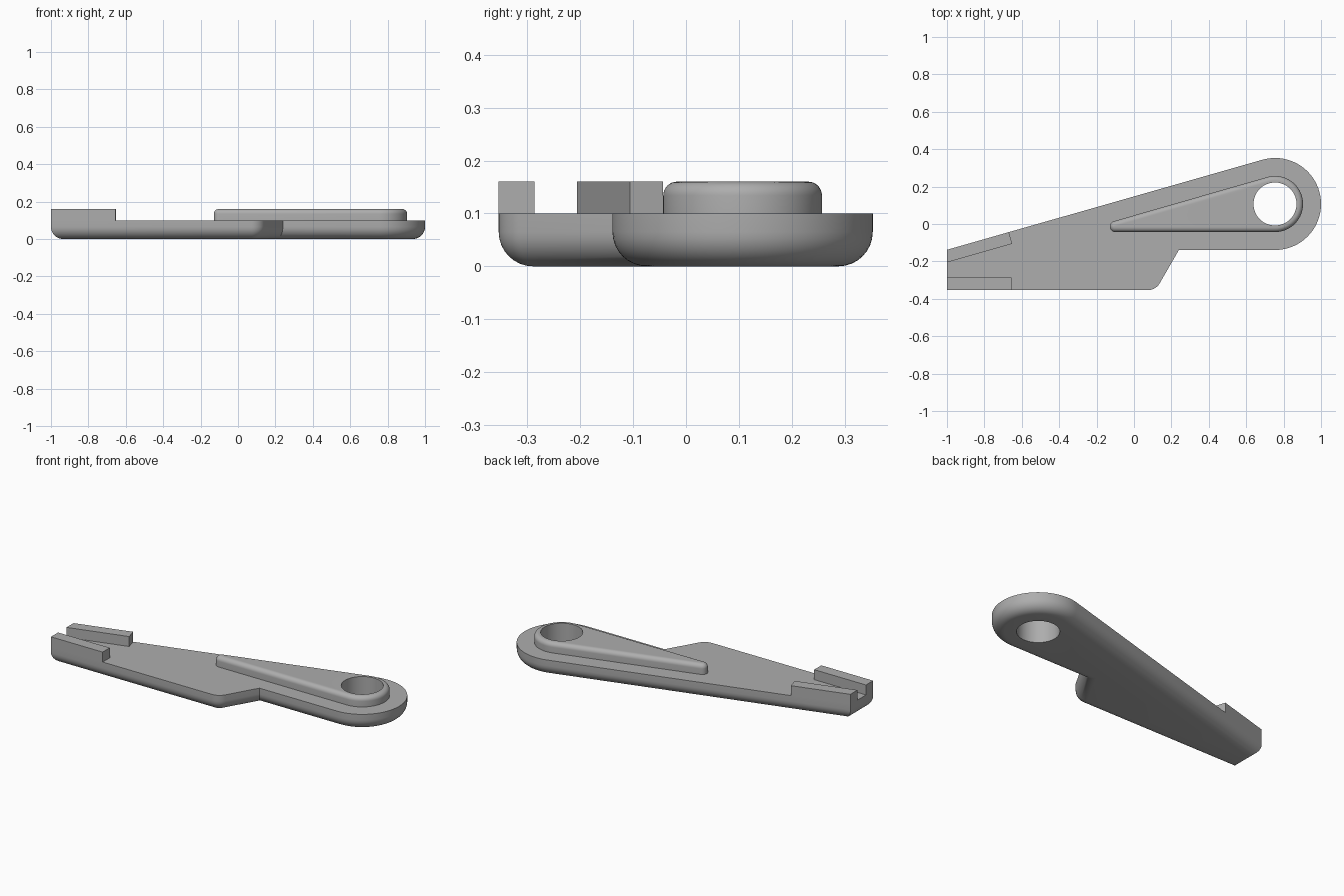
import bpy, bmesh
from math import sin, cos, pi, radians, asin, atan2, hypot
from mathutils import Vector

if "Cube" in bpy.data.objects:
    bpy.data.objects.remove(bpy.data.objects["Cube"], do_unlink=True)

grey = bpy.data.materials.new("plain grey")
grey.use_nodes = True
COLOUR = (0.42, 0.42, 0.42, 1)
grey.diffuse_color = COLOUR
grey.node_tree.nodes["Principled BSDF"].inputs["Base Color"].default_value = COLOUR

EYE = Vector((0.754, 0.107))          # centre of the pivot hole
R_PLATE, R_BOSS, R_HOLE = 0.246, 0.15, 0.115
TOP, RAISED = 0.1, 0.16
FRONT, END = -0.354, -1.0


def arc(c, r, a0, a1, n):
    """Points on an arc, angles in radians."""
    return [Vector((c[0] + r * cos(a0 + (a1 - a0) * i / n),
                    c[1] + r * sin(a0 + (a1 - a0) * i / n))) for i in range(n + 1)]


def inset(points, d):
    """Mitred inward offset of a counter-clockwise outline."""
    result = []
    for i, p in enumerate(points):
        a = (p - points[i - 1]).normalized()
        b = (points[(i + 1) % len(points)] - p).normalized()
        na, nb = Vector((-a.y, a.x)), Vector((-b.y, b.x))
        result.append(p + (na + nb) * d / (1 + na.dot(nb)))
    return result


def loft(name, outline, levels):
    """Closed solid from an outline stacked at (inset, height) levels."""
    bm = bmesh.new()
    rings = [[bm.verts.new((p.x, p.y, z)) for p in inset(outline, d)] for d, z in levels]
    n = len(outline)
    for lo, hi in zip(rings, rings[1:]):
        for i in range(n):
            j = (i + 1) % n
            bm.faces.new((lo[i], lo[j], hi[j], hi[i]))
    bm.faces.new(rings[0][::-1])
    bm.faces.new(rings[-1])
    bmesh.ops.recalc_face_normals(bm, faces=bm.faces)
    mesh = bpy.data.meshes.new(name)
    bm.to_mesh(mesh)
    bm.free()
    mesh.materials.append(grey)
    ob = bpy.data.objects.new(name, mesh)
    bpy.context.collection.objects.link(ob)
    return ob


def activate(ob):
    bpy.ops.object.select_all(action='DESELECT')
    ob.select_set(True)
    bpy.context.view_layer.objects.active = ob


def round_levels(r, n=8):
    """Quarter-round steps: (inset, height above the flat face)."""
    return [(r * (1 - sin(t)), r * (1 - cos(t))) for t in (pi / 2 * i / n for i in range(n + 1))]


# Main plate: straight front, stepped waist, round eye, slanted back edge
back_start = Vector((END, -0.138))
to_eye = EYE - back_start
slope = atan2(to_eye.y, to_eye.x) + asin(R_PLATE / to_eye.length)
fillet, turn = 0.075, radians(60)
waist = Vector((0.24, EYE.y - R_PLATE))
heel_x = waist.x - (waist.y - FRONT) / sin(turn) * cos(turn)
heel = (heel_x - fillet * sin(turn / 2) / cos(turn / 2), FRONT + fillet)
plate_outline = ([Vector((END, FRONT))]
                 + arc(heel, fillet, -pi / 2, turn - pi / 2, 10)
                 + [waist]
                 + arc(EYE, R_PLATE, -pi / 2, slope + pi / 2, 48)
                 + [back_start])
plate = loft("main_plate", plate_outline, round_levels(0.065) + [(0, TOP)])

# Raised teardrop boss with a rounded top edge
tip, tip_r = Vector((-0.1, -0.0135)), 0.0295
axis = EYE - tip
lean = atan2(axis.y, axis.x) + asin((R_BOSS - tip_r) / axis.length)
boss_outline = (arc(EYE, R_BOSS, -pi / 2, lean + pi / 2, 40)
                + arc(tip, tip_r, lean + pi / 2, 1.5 * pi, 16))
boss = loft("teardrop_boss", boss_outline,
            [(0, TOP)] + [(d, RAISED - h) for d, h in reversed(round_levels(0.026))])

# Pivot hole through plate and boss
cutter = loft("hole_cutter", arc(EYE, R_HOLE, 0, 2 * pi, 64)[:-1], [(0, -0.1), (0, 0.3)])
cutter.hide_render = True
for ob in (plate, boss):
    activate(ob)
    cut = ob.modifiers.new("hole", 'BOOLEAN')
    cut.operation, cut.solver, cut.object = 'DIFFERENCE', 'EXACT', cutter
    bpy.ops.object.modifier_apply(modifier=cut.name)
    bpy.ops.object.shade_smooth_by_angle(angle=radians(30))
bpy.data.objects.remove(cutter, do_unlink=True)

# Two guide rails forming the fork at the narrow end
along = Vector((cos(slope), sin(slope)))
across = Vector((along.y, -along.x))
rail_end = back_start + along * 0.344
rail_w = 0.065
loft("front_rail", [Vector((END, FRONT)), Vector((-0.655, FRONT)),
                    Vector((-0.655, FRONT + 0.068)), Vector((END, FRONT + 0.068))],
     [(0, TOP), (0, RAISED)])
loft("back_rail", [back_start, back_start - Vector((0, rail_w / cos(slope))),
                   rail_end + across * rail_w, rail_end],
     [(0, TOP), (0, RAISED)])
